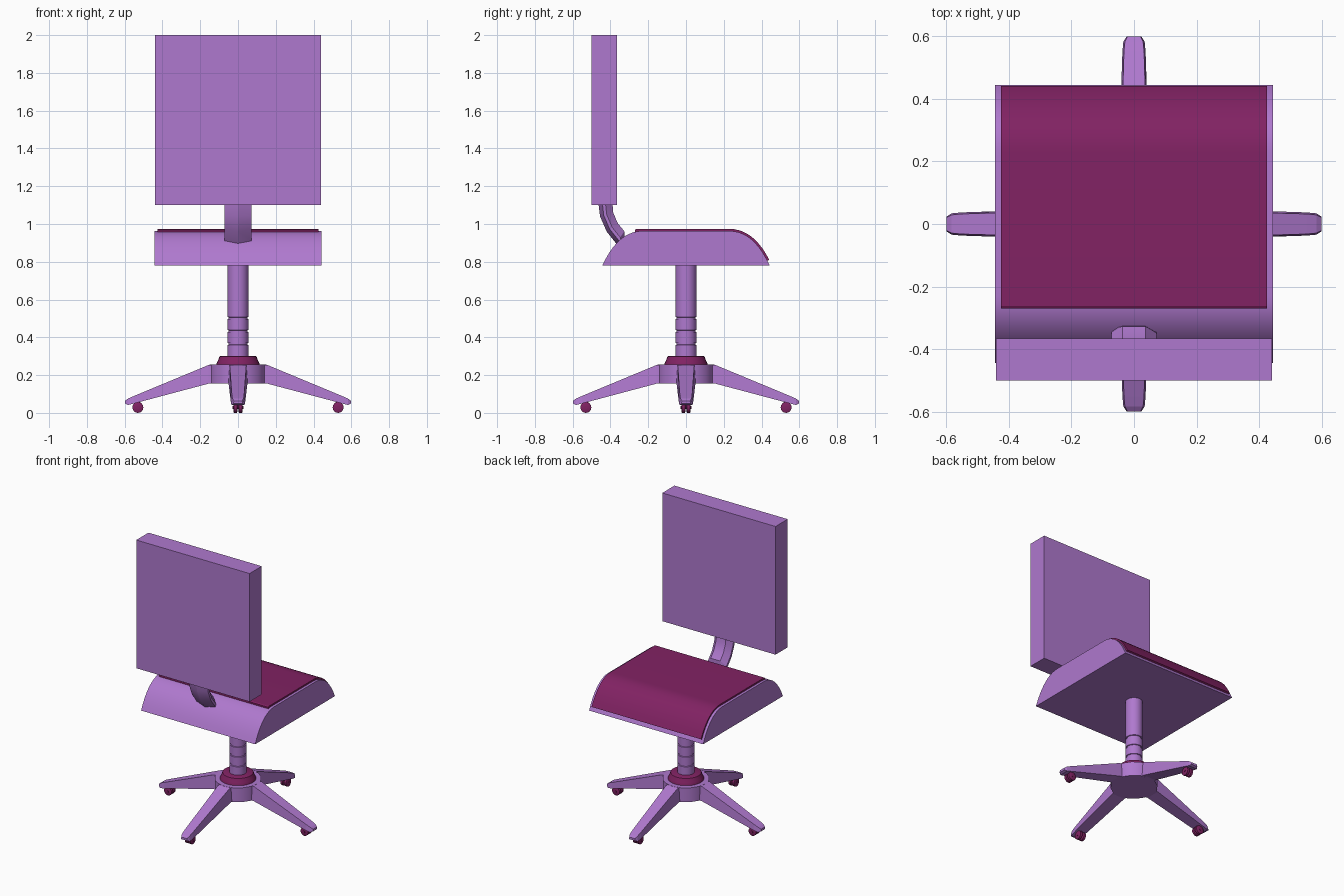
import bpy, bmesh, math
from mathutils import Matrix, Vector

if "Cube" in bpy.data.objects:
    bpy.data.objects.remove(bpy.data.objects["Cube"])


def material(name, rgb):
    m = bpy.data.materials.new(name)
    m.diffuse_color = (*rgb, 1)
    m.use_nodes = True
    m.node_tree.nodes["Principled BSDF"].inputs["Base Color"].default_value = m.diffuse_color
    return m


PURPLE = material("purple", (0.43, 0.19, 0.62))
WINE = material("wine", (0.22, 0.016, 0.125))


def loft(name, rings, mat, smooth=None, matrix=None):
    """Skin equal-length rings of points and cap both ends."""
    bm = bmesh.new()
    vs = [[bm.verts.new(p) for p in ring] for ring in rings]
    n = len(vs[0])
    for a, b in zip(vs, vs[1:]):
        for i in range(n):
            j = (i + 1) % n
            bm.faces.new((a[i], a[j], b[j], b[i]))
    bm.faces.new(vs[0][::-1])
    bm.faces.new(vs[-1])
    bmesh.ops.recalc_face_normals(bm, faces=bm.faces)
    mesh = bpy.data.meshes.new(name)
    bm.to_mesh(mesh)
    bm.free()
    if matrix:
        mesh.transform(matrix)
    ob = bpy.data.objects.new(name, mesh)
    bpy.context.collection.objects.link(ob)
    mesh.materials.append(mat)
    if smooth:
        bpy.ops.object.select_all(action='DESELECT')
        ob.select_set(True)
        bpy.context.view_layer.objects.active = ob
        bpy.ops.object.shade_smooth_by_angle(angle=math.radians(smooth))
    return ob


def lathe(name, profile, sides, mat, matrix=None):
    """Turn (radius, z) pairs around the z axis."""
    angles = [2 * math.pi * i / sides for i in range(sides)]
    rings = [[(r * math.cos(a), r * math.sin(a), z) for a in angles] for r, z in profile]
    return loft(name, rings, mat, 30, matrix)


def extrude_x(name, outline, half, mat, smooth=None):
    return loft(name, [[(x, y, z) for y, z in outline] for x in (-half, half)], mat, smooth)


def nose(t, offset=0.0):
    """Point on the rounded seat edge, moved outward by offset."""
    a, b, c = Vector((0.23, 0.963)), Vector((0.36, 0.963)), Vector((0.443, 0.78))
    p = a * (1 - t) ** 2 + b * 2 * t * (1 - t) + c * t * t
    d = ((b - a) * (1 - t) + (c - b) * t).normalized()
    return p + Vector((-d.y, d.x)) * offset


# Seat shell, rounded front and back
front = [nose(i / 10) for i in range(11)]
back = [(-y, z) for y, z in reversed(front)]
extrude_x("seat", back + [tuple(p) for p in front], 0.443, PURPLE, 30)

# Seat pad that wraps over the front edge
ts = [0.93 * i / 10 for i in range(11)]
outer = [(-0.27, 0.969), (-0.262, 0.974)] + [tuple(nose(t, 0.011)) for t in ts]
inner = [tuple(nose(t, -0.01)) for t in reversed(ts)] + [(-0.27, 0.953)]
extrude_x("seat_pad", outer + inner, 0.425, WINE, 30)

# Backrest panel
extrude_x("backrest", [(-0.5, 1.1), (-0.365, 1.1), (-0.365, 2.0), (-0.5, 2.0)], 0.44, PURPLE)

# Curved backrest bracket: (rear point, front point) along its path
stations = [((-0.465, 1.12), (-0.39, 1.12)), ((-0.455, 1.04), (-0.385, 1.06)),
            ((-0.42, 0.96), (-0.362, 1.005)), ((-0.368, 0.895), (-0.327, 0.962)),
            ((-0.345, 0.87), (-0.325, 0.9))]
section = [(0, 0), (0.072, 0.28), (0.072, 0.5), (0.037, 1), (-0.037, 1), (-0.072, 0.5), (-0.072, 0.28)]
rings = []
for r, f in stations:
    r, f = Vector(r), Vector(f)
    rings.append([(x, *r.lerp(f, d)) for x, d in section])
loft("backrest_bracket", rings, PURPLE, 25)

# Column with three grooves
profile = [(0.055, 0.28)]
for z in (0.365, 0.433, 0.502):
    profile += [(0.055, z - 0.006), (0.05, z - 0.004), (0.05, z + 0.004), (0.055, z + 0.006)]
lathe("column", profile + [(0.055, 0.79)], 24, PURPLE)

# Collar and hub
lathe("collar", [(0.115, 0.245), (0.115, 0.258), (0.108, 0.272), (0.098, 0.298), (0.092, 0.301)], 32, WINE)
lathe("hub", [(0.15, 0.155), (0.15, 0.255)], 16, PURPLE)

# Four tapering legs with casters: (distance, bottom, top, lower half width, upper half width)
leg = [(0.10, 0.156, 0.254, 0.052, 0.046), (0.155, 0.155, 0.254, 0.05, 0.044),
       (0.55, 0.05, 0.09, 0.037, 0.032), (0.582, 0.042, 0.076, 0.034, 0.029),
       (0.598, 0.049, 0.064, 0.024, 0.021)]
leg_rings = [[(x, -w, b), (x, w, b), (x, v, t), (x, -v, t)] for x, b, t, w, v in leg]
wheel = [(0.022, -0.011), (0.029, -0.008), (0.029, 0.008), (0.022, 0.011)]
for k in range(4):
    turn = Matrix.Rotation(k * math.pi / 2, 4, 'Z')
    loft(f"leg_{k + 1}", leg_rings, PURPLE, None, turn)
    lathe(f"caster_stem_{k + 1}", [(0.014, 0.03), (0.014, 0.07)], 10, WINE,
          turn @ Matrix.Translation((0.53, 0, 0)))
    on_side = Matrix.Rotation(math.pi / 2, 4, 'X')
    for s, side in ((-1, "left"), (1, "right")):
        lathe(f"caster_wheel_{side}_{k + 1}", wheel, 16, WINE,
              turn @ Matrix.Translation((0.53, s * 0.014, 0.029)) @ on_side)
    lathe(f"caster_axle_{k + 1}", [(0.008, -0.028), (0.008, 0.028)], 10, WINE,
          turn @ Matrix.Translation((0.53, 0, 0.029)) @ on_side)
